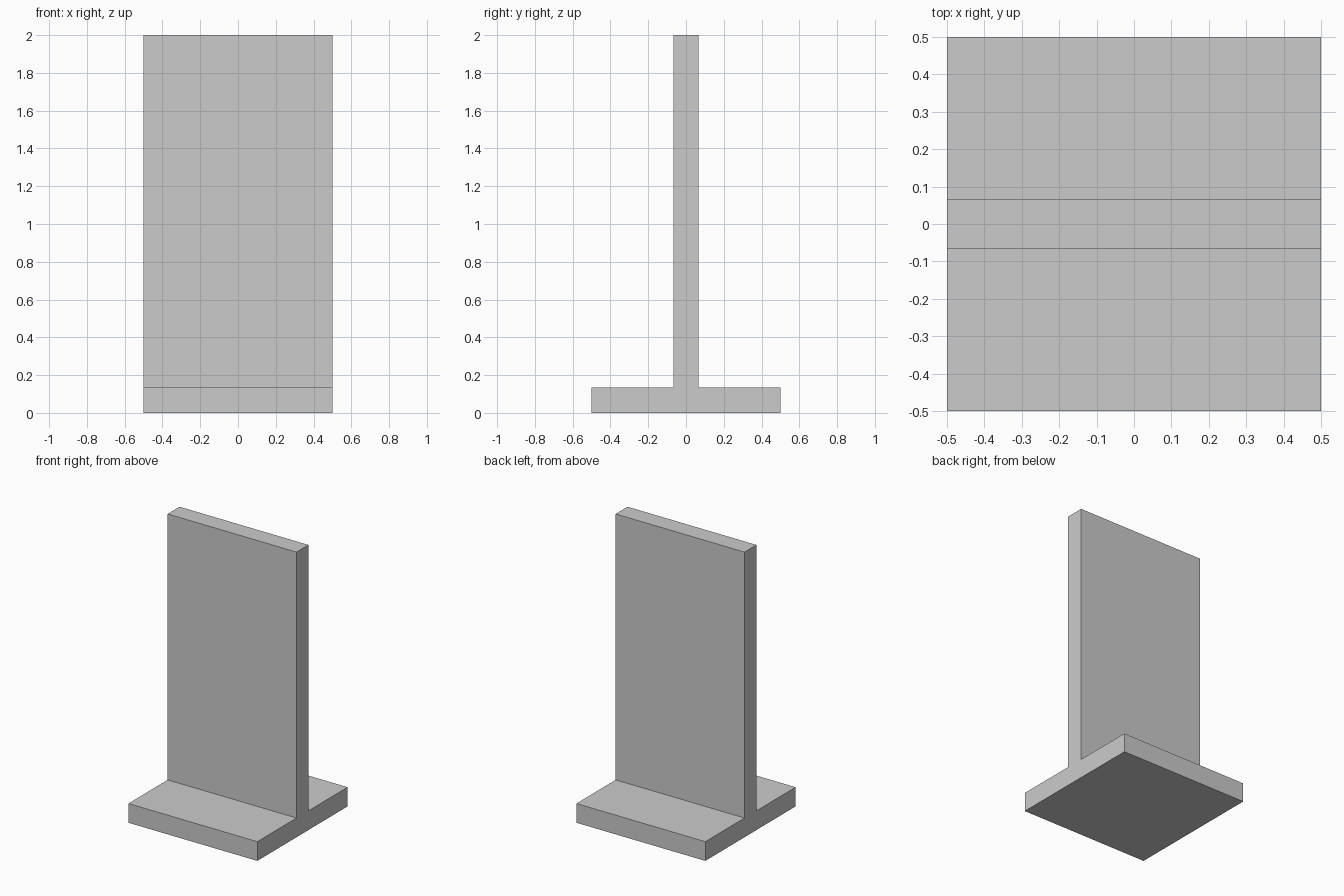
import bpy
import bmesh

if "Cube" in bpy.data.objects:
    bpy.data.objects.remove(bpy.data.objects["Cube"])

WIDTH = 1.0          # length of the extrusion along x
FOOT = 0.5           # half depth of the foot
FOOT_TOP = 0.135     # foot thickness
WEB = 0.066          # half thickness of the upright
HEIGHT = 2.0

# Inverted T profile in the y-z plane: right half, then mirrored
half = [(FOOT, 0), (FOOT, FOOT_TOP), (WEB, FOOT_TOP), (WEB, HEIGHT)]
profile = half + [(-y, z) for y, z in reversed(half)]

# Extrude the profile along x
bm = bmesh.new()
face = bm.faces.new([bm.verts.new((-WIDTH / 2, y, z)) for y, z in profile])
result = bmesh.ops.extrude_face_region(bm, geom=[face], use_keep_orig=True)
moved = [v for v in result["geom"] if isinstance(v, bmesh.types.BMVert)]
bmesh.ops.translate(bm, verts=moved, vec=(WIDTH, 0, 0))
bmesh.ops.recalc_face_normals(bm, faces=bm.faces[:])

mesh = bpy.data.meshes.new("t_wall_segment")
bm.to_mesh(mesh)
bm.free()
bpy.context.collection.objects.link(bpy.data.objects.new("t_wall_segment", mesh))
